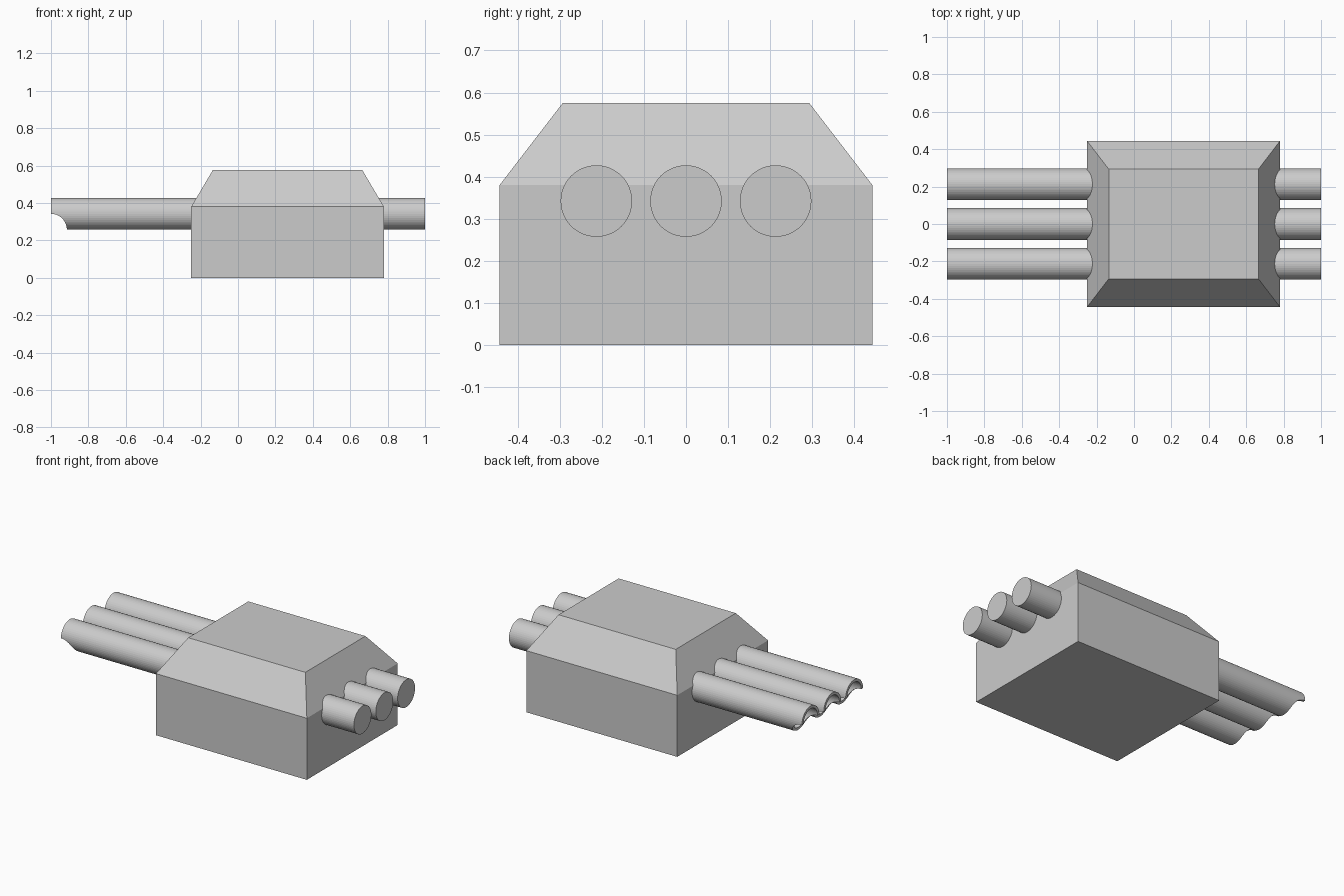
import bpy, bmesh, math

if "Cube" in bpy.data.objects:
    bpy.data.objects.remove(bpy.data.objects["Cube"])

SIDES = 48
BARREL_R, BORE_R, BARREL_Z = 0.085, 0.068, 0.342
BORE_DEPTH = 0.2


def new_object(name, bm):
    bmesh.ops.recalc_face_normals(bm, faces=bm.faces)
    mesh = bpy.data.meshes.new(name)
    bm.to_mesh(mesh)
    bm.free()
    obj = bpy.data.objects.new(name, mesh)
    bpy.context.collection.objects.link(obj)
    return obj


def rectangle(bm, x0, x1, half_y, z):
    return [bm.verts.new((x, y, z)) for x, y in
            ((x0, -half_y), (x1, -half_y), (x1, half_y), (x0, half_y))]


def ring(bm, x, r):
    return [bm.verts.new((x, r * math.cos(a), r * math.sin(a)))
            for a in (2 * math.pi * i / SIDES for i in range(SIDES))]


def skin(bm, loops):
    # Bridge successive loops and cap both ends
    for a, b in zip(loops, loops[1:]):
        for i in range(len(a)):
            j = (i + 1) % len(a)
            bm.faces.new((a[i], a[j], b[j], b[i]))
    bm.faces.new(loops[0])
    bm.faces.new(loops[-1])


# Housing: straight box with bevelled roof
bm = bmesh.new()
skin(bm, [rectangle(bm, -0.25, 0.78, 0.443, 0),
          rectangle(bm, -0.25, 0.78, 0.443, 0.38),
          rectangle(bm, -0.135, 0.665, 0.293, 0.575)])
new_object("housing", bm)

# Round cutter across all barrels, scooping the underside of the open ends
bm = bmesh.new()
skin(bm, [ring(bm, -0.5, BARREL_R), ring(bm, 0.5, BARREL_R)])
cutter = new_object("scoop_cutter", bm)
cutter.rotation_euler = (0, 0, math.pi / 2)
cutter.location = (-1, 0, BARREL_Z - BARREL_R)
cutter.hide_render = True
cutter.hide_set(True)

# Three tubes running through the housing, bored at the left end
for label, y in (("front", -0.213), ("middle", 0), ("back", 0.213)):
    bm = bmesh.new()
    skin(bm, [ring(bm, 1, BARREL_R), ring(bm, -1, BARREL_R),
              ring(bm, -1, BORE_R), ring(bm, -1 + BORE_DEPTH, BORE_R)])
    tube = new_object(label + "_tube", bm)
    tube.location = (0, y, BARREL_Z)
    mod = tube.modifiers.new("scoop", "BOOLEAN")
    mod.operation = "DIFFERENCE"
    mod.solver = "EXACT"
    mod.object = cutter
